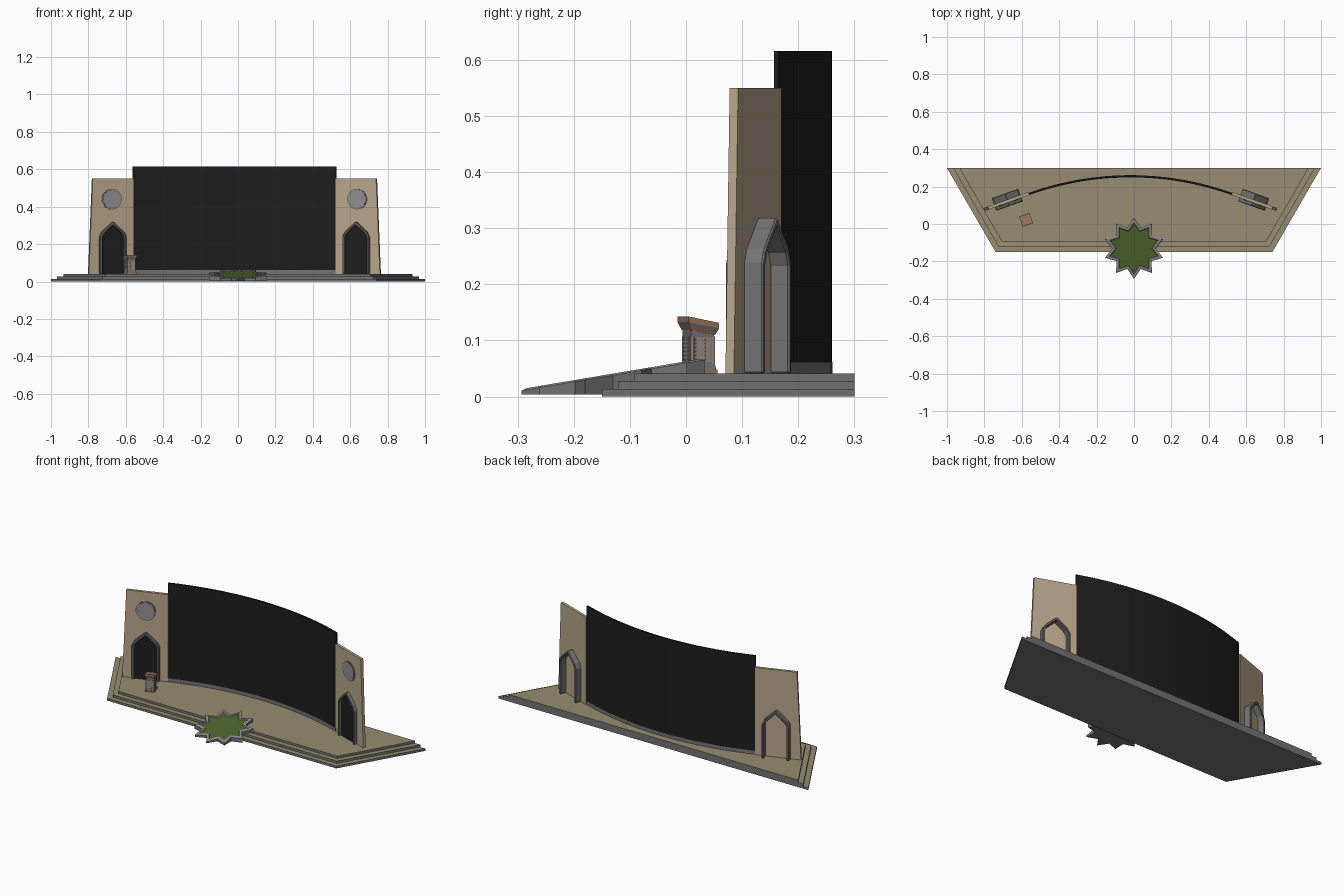
import bpy, bmesh
from math import sin, cos, pi, asin
from mathutils import Matrix, Vector

if "Cube" in bpy.data.objects:
    bpy.data.objects.remove(bpy.data.objects["Cube"])


def material(name, r, g, b):
    m = bpy.data.materials.new(name)
    m.diffuse_color = (r, g, b, 1)
    m.use_nodes = True
    m.node_tree.nodes["Principled BSDF"].inputs["Base Color"].default_value = m.diffuse_color
    return m


GREY = material("stone_grey", 0.17, 0.17, 0.17)
LIGHT = material("rim_grey", 0.28, 0.27, 0.28)
SAND = material("sand", 0.47, 0.38, 0.25)
FLOOR = material("floor_tan", 0.31, 0.27, 0.16)
BLACK = material("black", 0.012, 0.012, 0.012)
GREEN = material("grass", 0.07, 0.13, 0.025)
BROWN = material("wood", 0.30, 0.17, 0.10)
CARVED = material("carved_stone", 0.30, 0.25, 0.22)


def mesh(name, verts, faces, mats, pick=None):
    """Make an object; pick(face) chooses the material slot."""
    bm = bmesh.new()
    vs = [bm.verts.new(v) for v in verts]
    for f in faces:
        bm.faces.new([vs[i] for i in f])
    bmesh.ops.recalc_face_normals(bm, faces=bm.faces)
    bm.normal_update()
    if pick:
        for f in bm.faces:
            f.material_index = pick(f)
    me = bpy.data.meshes.new(name)
    bm.to_mesh(me)
    bm.free()
    for m in mats:
        me.materials.append(m)
    ob = bpy.data.objects.new(name, me)
    bpy.context.collection.objects.link(ob)
    return ob


def prism(name, a, b, mats, pick=None):
    """Join two matching outlines into a closed solid."""
    n = len(a)
    faces = [list(range(n)), list(range(n, 2 * n))]
    faces += [[i, (i + 1) % n, n + (i + 1) % n, n + i] for i in range(n)]
    return mesh(name, list(a) + list(b), faces, mats, pick)


# Stage: three trapezoid steps with tan treads
for k in range(3):
    d = 0.0285 * k
    xb, xf, yf = 1 - 1.155 * d, 0.74 - 0.577 * d, -0.15 + d
    plan = [(-xb, 0.3), (-xf, yf), (xf, yf), (xb, 0.3)]
    z0, z1 = 0.0137 * k, 0.0137 * (k + 1)
    prism("stage_step_%d" % (k + 1), [(x, y, z0) for x, y in plan], [(x, y, z1) for x, y in plan],
          [GREY, FLOOR], lambda f: 1 if f.normal.z > 0.5 else 0)
DECK = 0.041
MID = -0.019    # symmetry line of the backdrop


# Curved screen and its plinth
def arc_wall(name, r0, r1, z0, z1, mat, n=40):
    half = asin(0.545 / 1.61)
    angs = [half * (2 * i / n - 1) for i in range(n + 1)]
    plan = [(MID + r1 * sin(t), -1.35 + r1 * cos(t)) for t in angs]
    plan += [(MID + r0 * sin(t), -1.35 + r0 * cos(t)) for t in reversed(angs)]
    ob = prism(name, [(x, y, z0) for x, y in plan], [(x, y, z1) for x, y in plan], [mat])
    bpy.context.view_layer.objects.active = ob
    ob.select_set(True)
    bpy.ops.object.shade_smooth_by_angle()
    ob.select_set(False)


arc_wall("curved_screen", 1.601, 1.61, 0.062, 0.616, BLACK)
arc_wall("screen_plinth", 1.599, 1.611, DECK, 0.062, GREY)

# Wing walls: profile (u outward, z) pushed along the wall's back normal d
A = 0.345


def wing(name, side, profile, d0, d1, mat):
    def place(u, z, d):
        return (MID + side * (0.659 + u * cos(A) + d * sin(A)), 0.13 - u * sin(A) + d * cos(A), z)
    return prism(name, [place(u, z, d0) for u, z in profile],
                 [place(u, z, d1) for u, z in profile], [mat])


def arch(w, spring, shoulder, apex):
    return [(-w, DECK), (-w, spring), (-w * 0.83, shoulder), (0, apex),
            (w * 0.83, shoulder), (w, spring), (w, DECK)]


def circle(r, n=32):
    return [(0.002 + r * cos(2 * pi * i / n), 0.44 + r * sin(2 * pi * i / n)) for i in range(n)]


outer = arch(0.0755, 0.238, 0.264, 0.32)
inner = arch(0.0625, 0.233, 0.256, 0.303)
for side, tag in ((-1, "left"), (1, "right")):
    wing(tag + "_wall", side, [(-0.12, DECK), (0.132, DECK), (0.110, 0.55), (-0.12, 0.55)],
         -0.016, 0, SAND)
    frame = wing(tag + "_arch_frame", side, outer + inner[::-1], -0.036, 0.035, GREY)
    bev = frame.modifiers.new("soft_edges", 'BEVEL')
    bev.width, bev.segments = 0.003, 1
    wing(tag + "_arch_door", side, inner, -0.020, -0.015, BLACK)
    wing(tag + "_medallion_rim", side, circle(0.056), -0.019, -0.012, GREY)
    wing(tag + "_medallion", side, circle(0.050), -0.021, -0.012, LIGHT)


# Star planter: wedge with sloping top, raised rim and grass
def star(tip, valley, drop=None):
    pts = []
    for i in range(20):
        r, t = (valley if i % 2 else tip), pi / 2 + i * pi / 10
        x, y = r * cos(t), -0.13 + r * sin(t)
        pts.append((x, y, 0.004 if drop is None else 0.014 + 0.168 * (y + 0.29) - drop))
    return pts


rings = [star(0.163, 0.116), star(0.163, 0.116, 0.003), star(0.154, 0.110, 0),
         star(0.138, 0.099, 0), star(0.132, 0.095, 0.004)]
faces = [list(range(20))]
for k in range(4):
    faces += [[20 * k + i, 20 * k + (i + 1) % 20, 20 * k + 20 + (i + 1) % 20, 20 * k + 20 + i]
              for i in range(20)]
faces.append(list(range(80, 100)))
mesh("star_planter", [p for r in rings for p in r], faces, [GREY, LIGHT, GREEN],
     lambda f: (2 if f.normal.z > 0.5 else 0) if len(f.verts) == 20 else (1 if f.normal.z > 0.4 else 0))

# Lectern: turned with the left wall, top sloping down to the back
TURN = Matrix.Translation((-0.577, 0.022, 0)) @ Matrix.Rotation(A, 4, 'Z')


def block(name, w, z0, z1, mat, tilt0=0.0, tilt1=0.0, w1=None):
    def ring(s, z, tilt):
        h = s / 2
        return [TURN @ Vector((x, y, z - tilt * y))
                for x, y in ((-h, -h), (h, -h), (h, h), (-h, h))]
    prism(name, ring(w, z0, tilt0), ring(w1 or w, z1, tilt1), [mat])


S = 0.2
block("lectern_base", 0.054, DECK, 0.048, BROWN)
block("lectern_foot", 0.050, 0.048, 0.058, GREY, w1=0.046)
block("lectern_shaft", 0.044, 0.058, 0.117, GREY, 0, S)
block("lectern_trim", 0.046, 0.114, 0.120, BROWN, S, S, 0.052)
block("lectern_cornice", 0.052, 0.120, 0.127, GREY, S, S, 0.058)
block("lectern_top", 0.058, 0.127, 0.137, BROWN, S, S)

# Carved panels with studs, and dentils, repeated on the four sides
bm = bmesh.new()


def chip(m, x, y, z, sx, sy, sz):
    bmesh.ops.create_cube(bm, size=1, matrix=m @ Matrix.Translation((x, y, z))
                          @ Matrix.Diagonal((sx, sy, sz, 1)))


for q in range(4):
    m = TURN @ Matrix.Rotation(q * pi / 2, 4, 'Z')
    chip(m, 0, -0.022, 0.084, 0.032, 0.003, 0.044)
    for i in range(5):
        for j in range(6):
            chip(m, -0.012 + 0.006 * i, -0.0236, 0.066 + 0.0072 * j, 0.003, 0.0014, 0.0036)
    for sx in (-1, 1):
        chip(m, sx * 0.0205, -0.0205, 0.082, 0.005, 0.005, 0.05)
me = bpy.data.meshes.new("lectern_carving")
bm.to_mesh(me)
bm.free()
me.materials.append(CARVED)
bpy.context.collection.objects.link(bpy.data.objects.new("lectern_carving", me))
